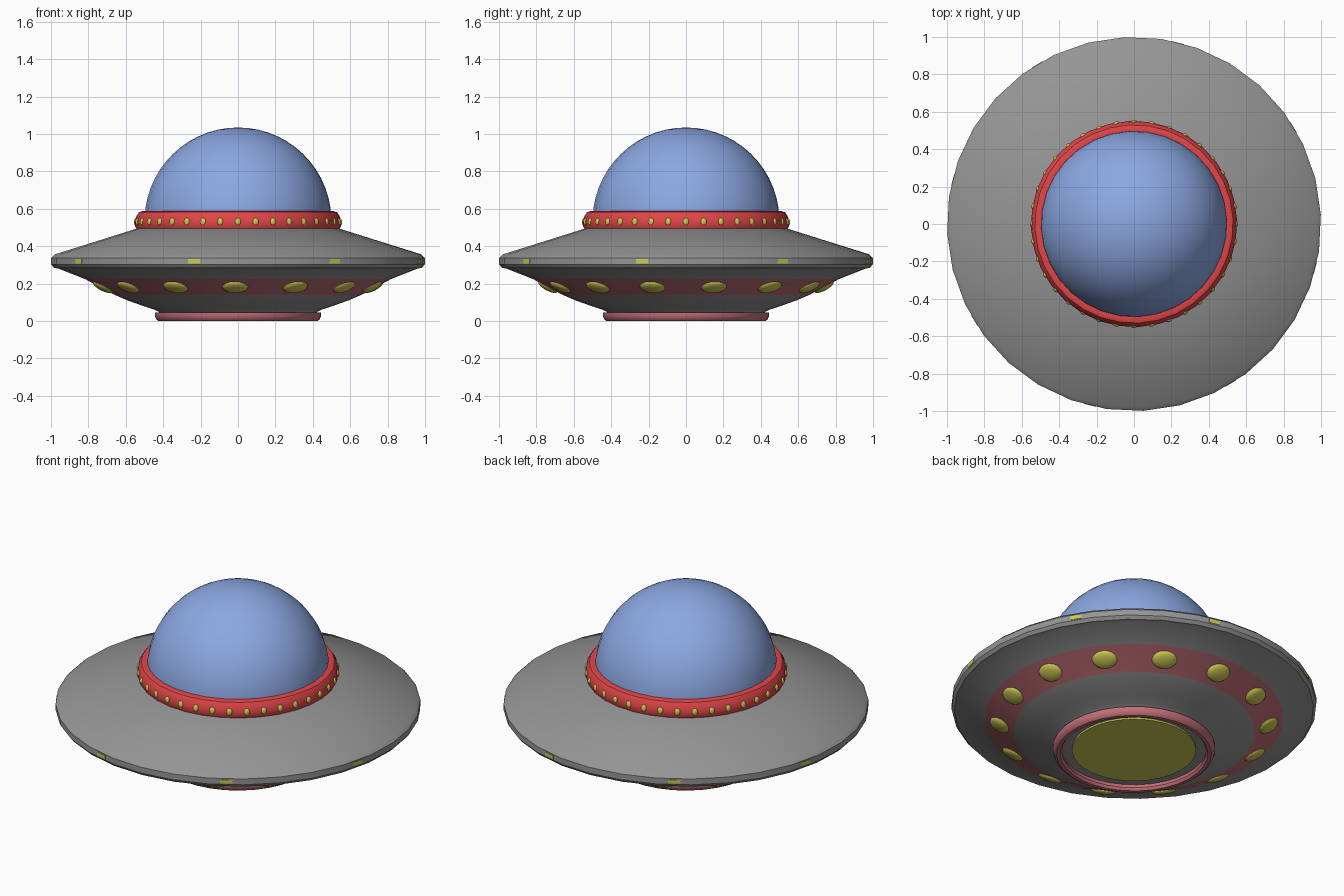
import bpy, bmesh
from math import sin, cos, pi, radians
from mathutils import Vector, Matrix

cube = bpy.data.objects.get("Cube")
if cube:
    bpy.data.objects.remove(cube)


def material(name, rgb):
    m = bpy.data.materials.new(name)
    m.use_nodes = True
    m.diffuse_color = (*rgb, 1)
    m.node_tree.nodes["Principled BSDF"].inputs["Base Color"].default_value = (*rgb, 1)
    return m


GRAY = material("hull gray", (0.30, 0.30, 0.30))
RED = material("collar red", (0.75, 0.06, 0.065))
PINK = material("dusty pink", (0.55, 0.16, 0.19))
BLUE = material("dome blue", (0.26, 0.39, 0.76))
YELLOW = material("light yellow", (0.62, 0.58, 0.09))

SIDES = 32
TURN = radians(2.9)  # rotation of the facets around the axis


def finish(name, bm, mats, angle=35):
    bmesh.ops.recalc_face_normals(bm, faces=bm.faces)
    mesh = bpy.data.meshes.new(name)
    bm.to_mesh(mesh)
    bm.free()
    for m in mats:
        mesh.materials.append(m)
    ob = bpy.data.objects.new(name, mesh)
    bpy.context.collection.objects.link(ob)
    bpy.ops.object.select_all(action="DESELECT")
    ob.select_set(True)
    bpy.context.view_layer.objects.active = ob
    bpy.ops.object.shade_smooth_by_angle(angle=radians(angle))
    return ob


def lathe(name, profile, mats, closed=False, band=None, sides=SIDES):
    """Spin a (radius, height) profile; band is the profile step given the second material."""
    bm = bmesh.new()
    rings = []
    for r, z in profile:
        if r == 0:
            rings.append([bm.verts.new((0, 0, z))] * sides)
        else:
            rings.append([bm.verts.new((r * cos(TURN + 2 * pi * i / sides),
                                        r * sin(TURN + 2 * pi * i / sides), z))
                          for i in range(sides)])
    steps = len(rings) if closed else len(rings) - 1
    for s in range(steps):
        a, b = rings[s], rings[(s + 1) % len(rings)]
        for i in range(sides):
            j = (i + 1) % sides
            corners = list(dict.fromkeys((a[i], a[j], b[j], b[i])))
            face = bm.faces.new(corners)
            face.material_index = 1 if s == band else 0
    return finish(name, bm, mats)


def lights(name, count, first, radius, height, tilt, size, box=False):
    """Ring of flattened lights facing outward, tilted up or down by an angle."""
    bm = bmesh.new()
    for k in range(count):
        a = radians(first) + 2 * pi * k / count
        out = Vector((cos(a) * cos(tilt), sin(a) * cos(tilt), sin(tilt)))
        side = Vector((-sin(a), cos(a), 0))
        up = out.cross(side)
        turn = Matrix((out, side, up)).transposed().to_4x4()
        place = Matrix.Translation((radius * cos(a), radius * sin(a), height))
        m = place @ turn @ Matrix.Diagonal((*size, 1))
        if box:
            bmesh.ops.create_cube(bm, size=2, matrix=m)
        else:
            bmesh.ops.create_uvsphere(bm, u_segments=14, v_segments=8, radius=1, matrix=m)
    return finish(name, bm, [YELLOW])


# Saucer hull with a pink window band on its underside
hull = [(0, 0.035), (0.41, 0.035), (0.425, 0.05), (0.45, 0.062), (0.52, 0.085), (0.59, 0.11),
        (0.66, 0.14), (0.82, 0.225), (0.96, 0.28), (0.985, 0.285), (1.0, 0.303),
        (1.0, 0.338), (0.98, 0.357), (0.54, 0.495), (0.50, 0.50)]
lathe("saucer_hull", hull, [GRAY, PINK], band=6)

# Pink landing ring under the hull
lathe("bottom_ring", [(0.40, 0.045), (0.395, 0.015), (0.405, 0.0), (0.425, 0.0),
                      (0.438, 0.01), (0.445, 0.028), (0.445, 0.045)], [PINK], closed=True)

# Glowing hatch in the middle of the underside
lathe("bottom_hatch", [(0, 0.025), (0.34, 0.025), (0.34, 0.036)], [YELLOW])

# Red collar around the dome
lathe("dome_collar", [(0.49, 0.485), (0.54, 0.487), (0.55, 0.505), (0.551, 0.53),
                      (0.545, 0.56), (0.53, 0.582), (0.512, 0.588), (0.49, 0.585)],
      [RED], closed=True)

# Glass dome
start, steps = radians(2), 14
dome = [(0.5 * cos(start + (pi / 2 - start) * i / steps),
         0.535 + 0.5 * sin(start + (pi / 2 - start) * i / steps)) for i in range(steps)]
lathe("dome", dome + [(0, 1.035)], [BLUE])

# Rows of lights on collar, underside and rim
lights("collar_lights", 36, -90, 0.547, 0.532, radians(8), (0.01, 0.016, 0.02))
lights("underside_windows", 14, -91.2, 0.738, 0.182, radians(-62), (0.02, 0.07, 0.058))
lights("rim_lights", 8, -58.7, 0.994, 0.32, 0, (0.004, 0.033, 0.011), box=True)
